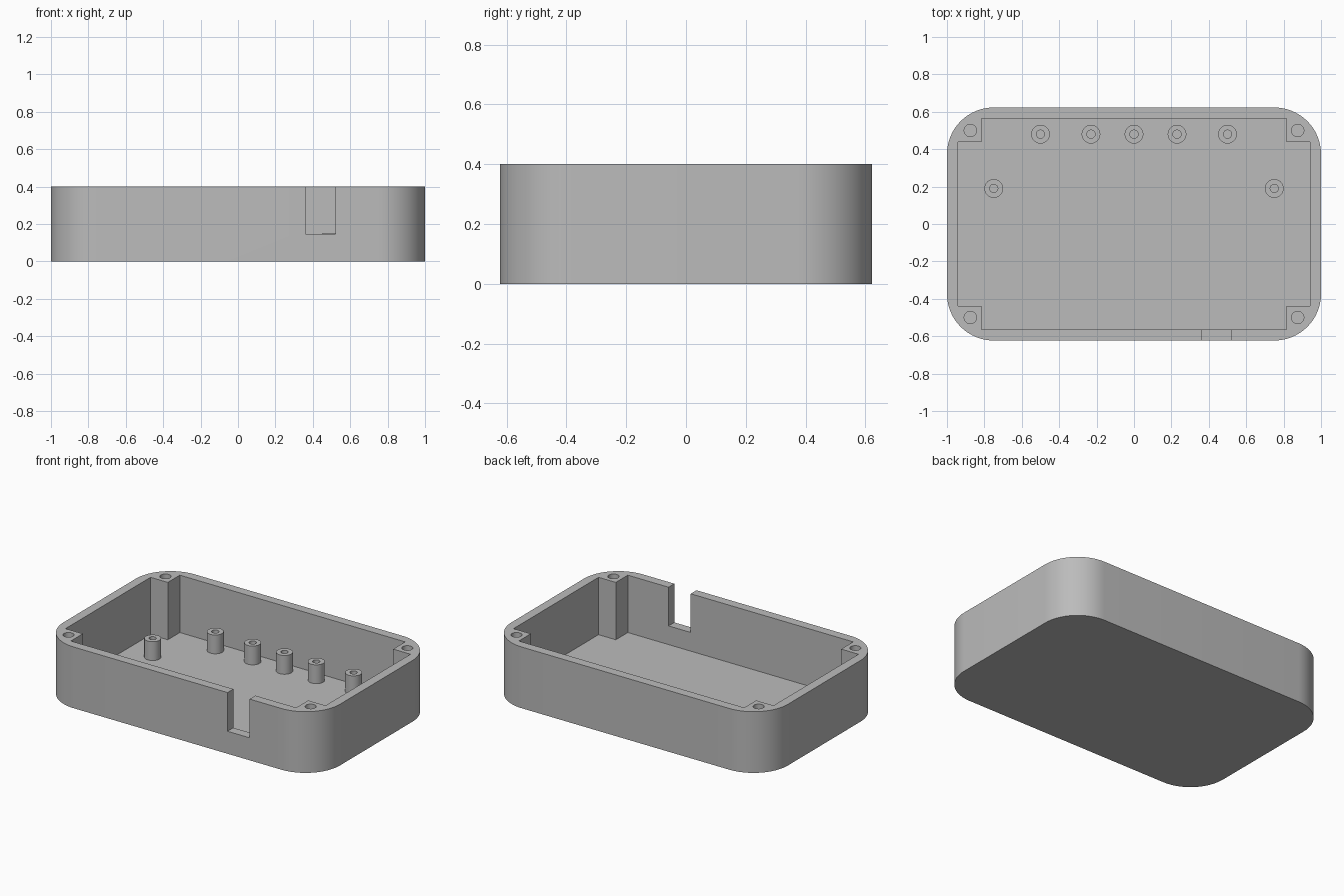
import bpy, bmesh, math

cube = bpy.data.objects.get("Cube")
if cube:
    bpy.data.objects.remove(cube, do_unlink=True)

HALF_X, HALF_Y, HEIGHT = 1.0, 0.623, 0.4
CORNER = 0.25            # outer corner radius
WALL, FLOOR = 0.06, 0.025
POST_X, POST_Y = 0.815, 0.439    # inner corner of each screw post

grey = bpy.data.materials.new("plain grey")
grey.use_nodes = True
colour = (0.5, 0.5, 0.5, 1)
grey.diffuse_color = colour
grey.node_tree.nodes["Principled BSDF"].inputs["Base Color"].default_value = colour


def make_object(name, bm):
    bmesh.ops.recalc_face_normals(bm, faces=bm.faces)
    mesh = bpy.data.meshes.new(name)
    bm.to_mesh(mesh)
    bm.free()
    mesh.materials.append(grey)
    obj = bpy.data.objects.new(name, mesh)
    bpy.context.collection.objects.link(obj)
    return obj


def prism(name, outline, z0, z1):
    bm = bmesh.new()
    base = bm.faces.new([bm.verts.new((x, y, z0)) for x, y in outline])
    top = bmesh.ops.extrude_face_region(bm, geom=[base], use_keep_orig=True)["geom"]
    bmesh.ops.translate(bm, vec=(0, 0, z1 - z0),
                        verts=[v for v in top if isinstance(v, bmesh.types.BMVert)])
    return make_object(name, bm)


def circle(cx, cy, r, n=32):
    return [(cx + r * math.cos(math.tau * i / n), cy + r * math.sin(math.tau * i / n))
            for i in range(n)]


def cut(obj, cutter):
    cutter.hide_render = True
    mod = obj.modifiers.new("cut", "BOOLEAN")
    mod.operation, mod.solver, mod.object = "DIFFERENCE", "EXACT", cutter
    bpy.context.view_layer.objects.active = obj
    bpy.ops.object.modifier_apply(modifier=mod.name)
    bpy.data.objects.remove(cutter, do_unlink=True)


def smooth(obj):
    bpy.ops.object.select_all(action="DESELECT")
    obj.select_set(True)
    bpy.context.view_layer.objects.active = obj
    bpy.ops.object.shade_smooth_by_angle(angle=math.radians(30))


# Outer shell with rounded corners
STEPS = 16
outline = []
for k, (sx, sy) in enumerate([(1, 1), (-1, 1), (-1, -1), (1, -1)]):
    for i in range(STEPS + 1):
        a = math.pi / 2 * (k + i / STEPS)
        outline.append((sx * (HALF_X - CORNER) + CORNER * math.cos(a),
                        sy * (HALF_Y - CORNER) + CORNER * math.sin(a)))
shell = prism("enclosure_shell", outline, 0, HEIGHT)

# Cavity that leaves a square screw post in each corner
ix, iy = HALF_X - WALL, HALF_Y - WALL
quarter = [(ix, POST_Y), (POST_X, POST_Y), (POST_X, iy)]
cavity = (quarter + [(-x, y) for x, y in reversed(quarter)]
          + [(-x, -y) for x, y in quarter] + [(x, -y) for x, y in reversed(quarter)])
cut(shell, prism("cavity_cutter", cavity, FLOOR, HEIGHT + 0.1))

# Screw holes in the corner posts
for sx in (-1, 1):
    for sy in (-1, 1):
        cut(shell, prism("screw_hole_cutter", circle(sx * 0.875, sy * 0.5, 0.033),
                         FLOOR, HEIGHT + 0.1))

# Cable slot in the front wall
slot = [(0.36, -HALF_Y - 0.1), (0.52, -HALF_Y - 0.1), (0.52, -iy + 0.02), (0.36, -iy + 0.02)]
cut(shell, prism("slot_cutter", slot, 0.147, HEIGHT + 0.1))
smooth(shell)

# Hollow standoffs on the floor: a back row and one on each side
places = [(x, 0.48) for x in (-0.5, -0.23, 0, 0.23, 0.5)] + [(-0.75, 0.19), (0.75, 0.19)]
for i, (x, y) in enumerate(places, 1):
    standoff = prism(f"standoff_{i}", circle(x, y, 0.05), FLOOR - 0.005, 0.148)
    cut(standoff, prism("standoff_hole_cutter", circle(x, y, 0.022, 24), FLOOR, 0.2))
    smooth(standoff)
